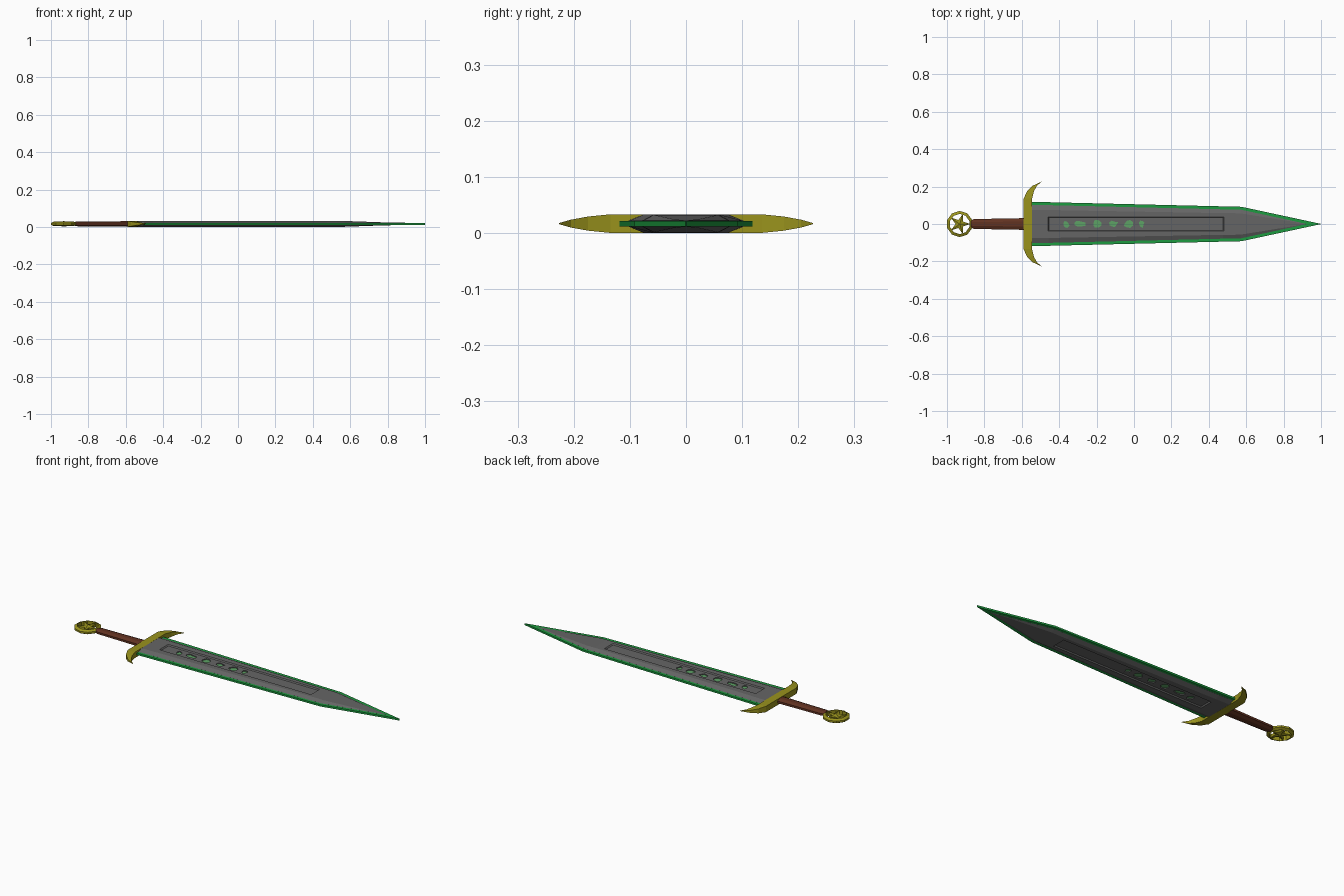
import bpy, bmesh, math, random

if "Cube" in bpy.data.objects:
    bpy.data.objects.remove(bpy.data.objects["Cube"])

ZC = 0.0167  # mid plane of the sword


def mat(name, r, g, b):
    m = bpy.data.materials.new(name)
    m.diffuse_color = (r, g, b, 1)
    m.use_nodes = True
    m.node_tree.nodes["Principled BSDF"].inputs["Base Color"].default_value = m.diffuse_color
    return m


steel = mat("steel grey", 0.13, 0.13, 0.13)
green = mat("edge green", 0.012, 0.33, 0.05)
pale = mat("pale green", 0.11, 0.36, 0.13)
gold = mat("old gold", 0.32, 0.29, 0.012)
brown = mat("leather brown", 0.12, 0.032, 0.015)


def finish(name, bm, mats):
    bmesh.ops.remove_doubles(bm, verts=bm.verts, dist=1e-5)
    bmesh.ops.recalc_face_normals(bm, faces=bm.faces)
    me = bpy.data.meshes.new(name)
    bm.to_mesh(me)
    bm.free()
    for m in mats:
        me.materials.append(m)
    ob = bpy.data.objects.new(name, me)
    bpy.context.collection.objects.link(ob)
    return ob


def loft(name, rings, mats, closed=False):
    """Skin a list of equal rings, capped unless closed into a loop."""
    bm = bmesh.new()
    vs = [[bm.verts.new(p) for p in ring] for ring in rings]
    n, k = len(rings[0]), len(rings)
    for s in range(k if closed else k - 1):
        a, b = vs[s], vs[(s + 1) % k]
        for i in range(n):
            j = (i + 1) % n
            bm.faces.new((a[i], a[j], b[j], b[i]))
    if not closed:
        bm.faces.new(vs[0])
        bm.faces.new(vs[-1])
    return finish(name, bm, mats)


# Blade body: x, half width, half thickness, depth of the sunken channel
stations = [(-0.56, .103, .0160, 0), (-0.46, .101, .0165, 0), (-0.455, .1008, .0165, .006),
            (0.475, .0785, .0165, .006), (0.48, .0784, .0165, 0), (0.53, .078, .0165, 0),
            (0.57, .077, .0155, 0), (0.78, .0316, .008, 0), (0.92, .001, .0055, 0)]


def blade_ring(x, w, h, d):
    f = w * .74
    g = min(.0385, f * .66)
    half = [(w, min(.0052, h)), (f, h), (g, h), (g * .88, h - d)]
    up = half + [(-y, z) for y, z in reversed(half)]
    return [(x, y, ZC + z) for y, z in up + [(-y, -z) for y, z in up]]


blade = loft("blade", [blade_ring(*s) for s in stations], [steel])

# Green cutting edge: thin plate standing out all round the body
loft("cutting_edge", [[(x, w, ZC - .005), (x, w, ZC + .005), (x, -w, ZC + .005), (x, -w, ZC - .005)]
                      for x, w in [(-.56, .119), (.575, .092), (1.0, .0005)]], [green])

# Ornamental flecks: irregular holes in the channel floor with a pale plate at the bottom
random.seed(4)
flecks = []
for cx, w in [(-.365, .036), (-.295, .062), (-.2, .044), (-.11, .044), (-.03, .042), (.04, .032)]:
    pts = []
    for i in range(8):
        t = (i + .5) * math.pi / 4
        r = random.uniform(.65, 1.3)
        pts.append((cx + w * .52 * r * math.cos(t), .019 * r * math.sin(t)))
    flecks.append(pts)


def fleck_prisms(name, z0, z1):
    bm = bmesh.new()
    for pts in flecks:
        for side in (1, -1):
            lo = [bm.verts.new((x, y, ZC + side * z0)) for x, y in pts]
            hi = [bm.verts.new((x, y, ZC + side * z1)) for x, y in pts]
            bm.faces.new(lo)
            bm.faces.new(hi)
            for i in range(8):
                j = (i + 1) % 8
                bm.faces.new((lo[i], lo[j], hi[j], hi[i]))
    return finish(name, bm, [pale] if "inlay" in name else [steel])


fleck_prisms("inlay_flecks", .003, .0055)
cutter = fleck_prisms("fleck_cutter", .0052, .02)
cutter.hide_render = True
cutter.hide_viewport = True
mod = blade.modifiers.new("engrave", 'BOOLEAN')
mod.operation = 'DIFFERENCE'
mod.solver = 'EXACT'
mod.object = cutter

# Crossguard: y, back x, front x, half thickness; swept to both horns
horn = [(.0, -.59, -.545, .0165), (.135, -.59, -.545, .0165), (.175, -.572, -.535, .0125),
        (.205, -.541, -.519, .007), (.226, -.495, -.493, .001)]
path = [(-y, a, b, h) for y, a, b, h in reversed(horn[1:])] + horn
loft("crossguard", [[(a, y, ZC - h), (b, y, ZC - h), (b, y, ZC + h), (a, y, ZC + h)]
                    for y, a, b, h in path], [gold])

# Grip: flattened, narrowing at the pommel end
loft("grip", [[(x, ry * math.cos(t), ZC + rz * math.sin(t))
               for t in [(i + .5) * math.pi / 4 for i in range(8)]]
              for x, ry, rz in [(-.872, .021, .012), (-.855, .029, .014),
                                (-.72, .031, .0145), (-.58, .034, .0155)]], [brown])

# Pommel ring
PX, R = -.932, .07
profile = [(R, -.005), (R, .005), (R - .014, .0125), (R - .016, .0125),
           (R - .016, -.0125), (R - .014, -.0125)]
loft("pommel_ring", [[(PX + r * math.cos(t), r * math.sin(t), ZC + z) for r, z in profile]
                     for t in [(i + .5) * math.pi / 5 for i in range(10)]], [gold], closed=True)

# Pommel star: five points with a raised centre on both faces
bm = bmesh.new()
rim = []
for i in range(10):
    r, t = (.058 if i % 2 == 0 else .022), i * math.pi / 5
    rim.append([bm.verts.new((PX + r * math.cos(t), r * math.sin(t), ZC + z)) for z in (-.008, .008)])
peaks = [bm.verts.new((PX, 0, ZC + z)) for z in (-.0145, .0145)]
for i in range(10):
    a, b = rim[i], rim[(i + 1) % 10]
    bm.faces.new((a[0], b[0], b[1], a[1]))
    for k in (0, 1):
        bm.faces.new((a[k], b[k], peaks[k]))
finish("pommel_star", bm, [gold])
